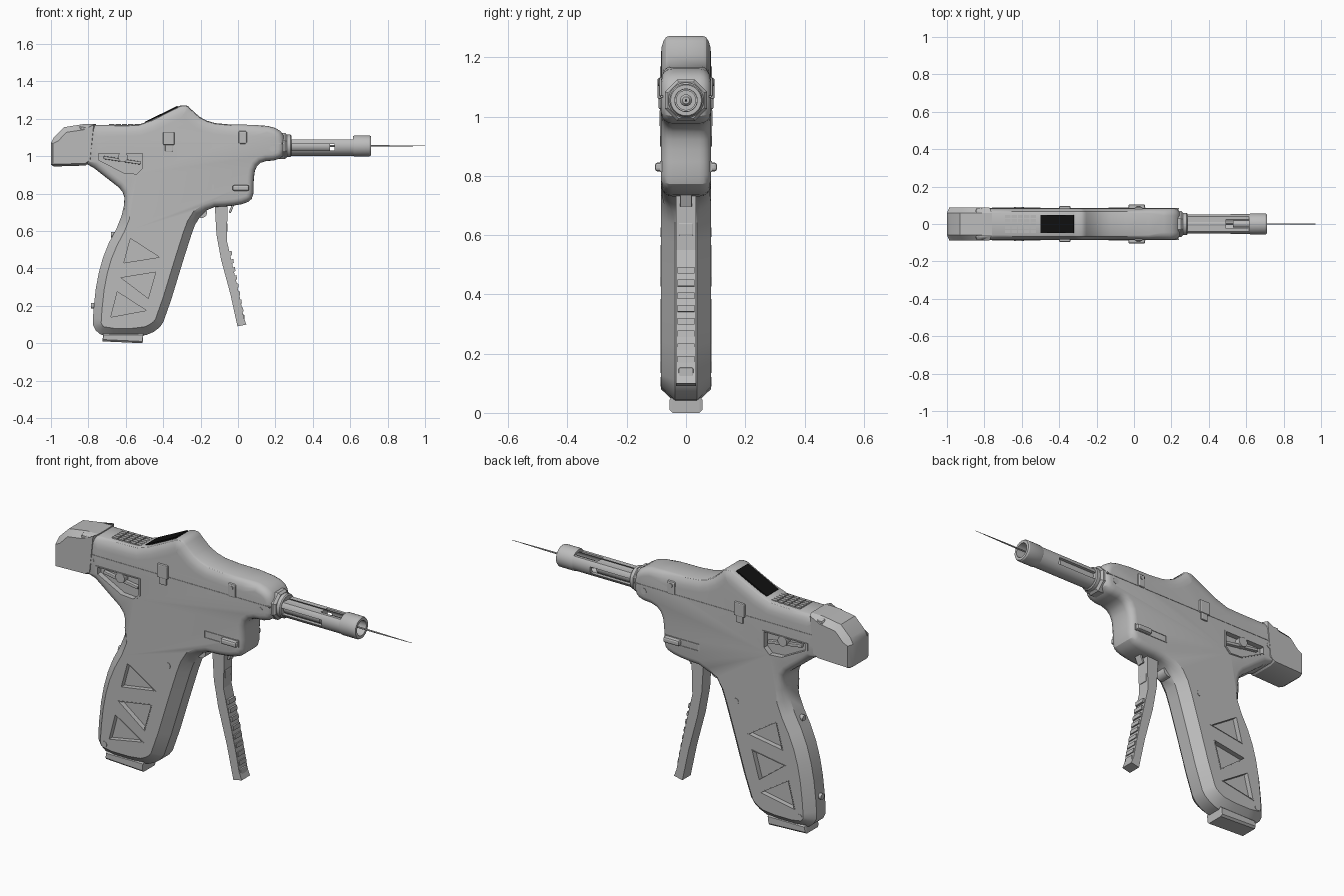
import bpy, bmesh
from math import sin, cos, pi, atan2, hypot
from mathutils import Vector, Matrix

cube = bpy.data.objects.get("Cube")
if cube:
    bpy.data.objects.remove(cube, do_unlink=True)


def material(name, value):
    m = bpy.data.materials.new(name)
    m.use_nodes = True
    colour = (value, value, value, 1)
    m.diffuse_color = colour
    m.node_tree.nodes["Principled BSDF"].inputs["Base Color"].default_value = colour
    return m


GREY = material("plain grey", 0.5)
BLACK = material("screen black", 0.005)
AXIS_Z = 1.055


def finish(name, bm, mat=GREY):
    bmesh.ops.recalc_face_normals(bm, faces=bm.faces)
    mesh = bpy.data.meshes.new(name)
    bm.to_mesh(mesh)
    bm.free()
    mesh.materials.append(mat)
    obj = bpy.data.objects.new(name, mesh)
    bpy.context.collection.objects.link(obj)
    return obj


def smooth(obj):
    bpy.ops.object.select_all(action="DESELECT")
    obj.select_set(True)
    bpy.context.view_layer.objects.active = obj
    bpy.ops.object.shade_smooth_by_angle(angle=0.5)


def bridge(bm, a, b):
    for i in range(len(a)):
        j = (i + 1) % len(a)
        bm.faces.new((a[i], a[j], b[j], b[i]))


def ring(bm, pts, y):
    return [bm.verts.new((x, y, z)) for x, z in pts]


def prism(name, pts, y0, y1, mat=GREY):
    bm = bmesh.new()
    a, b = ring(bm, pts, y0), ring(bm, pts, y1)
    bridge(bm, a, b)
    bm.faces.new(a)
    bm.faces.new(b)
    return finish(name, bm, mat)


def frame(name, pts, scale, y0, y1):
    # Flat rim around an outline
    cx = sum(p[0] for p in pts) / len(pts)
    cz = sum(p[1] for p in pts) / len(pts)
    outer = [(cx + (x - cx) * scale, cz + (z - cz) * scale) for x, z in pts]
    bm = bmesh.new()
    loops = [ring(bm, p, y) for p, y in ((pts, y0), (outer, y0), (outer, y1), (pts, y1))]
    for i in range(4):
        bridge(bm, loops[i], loops[(i + 1) % 4])
    return finish(name, bm)


def box(name, centre, size, tilt=0, mat=GREY, bevel=0):
    bm = bmesh.new()
    bmesh.ops.create_cube(bm, size=1, matrix=Matrix.Diagonal((*size, 1)))
    if bevel:
        bmesh.ops.bevel(bm, geom=bm.edges[:], offset=bevel, segments=2, affect="EDGES", profile=0.5)
    bmesh.ops.transform(bm, verts=bm.verts, matrix=Matrix.Translation(centre) @ Matrix.Rotation(tilt, 4, "Y"))
    return finish(name, bm, mat)


def rod(name, centre, radius, depth, axis="Y", sides=24):
    bm = bmesh.new()
    bmesh.ops.create_cone(bm, cap_ends=True, segments=sides, radius1=radius, radius2=radius, depth=depth)
    turn = Matrix.Rotation(pi / 2, 4, "X" if axis == "Y" else "Y")
    bmesh.ops.transform(bm, verts=bm.verts, matrix=Matrix.Translation(centre) @ turn)
    obj = finish(name, bm)
    smooth(obj)
    return obj


def lathe(name, profile, sides=32):
    # Closed (x, radius) profile turned around the barrel axis
    bm = bmesh.new()
    loops = []
    for i in range(sides):
        a = 2 * pi * (i + 0.5) / sides
        loops.append([bm.verts.new((x, r * sin(a), AXIS_Z + r * cos(a))) for x, r in profile])
    for i in range(sides):
        bridge(bm, loops[i], loops[(i + 1) % sides])
    bmesh.ops.remove_doubles(bm, verts=bm.verts, dist=1e-5)
    obj = finish(name, bm)
    smooth(obj)
    return obj


def cut(obj, cutters):
    for c in cutters:
        mod = obj.modifiers.new("cut", "BOOLEAN")
        mod.operation, mod.solver, mod.object = "DIFFERENCE", "EXACT", c
    dg = bpy.context.evaluated_depsgraph_get()
    mesh = bpy.data.meshes.new_from_object(obj.evaluated_get(dg))
    obj.modifiers.clear()
    obj.data = mesh
    for c in cutters:
        bpy.data.objects.remove(c, do_unlink=True)
    smooth(obj)


def chaikin(pts):
    out = []
    for i, p in enumerate(pts):
        q = pts[(i + 1) % len(pts)]
        for t in (0.25, 0.75):
            out.append((p[0] + (q[0] - p[0]) * t, p[1] + (q[1] - p[1]) * t))
    return out


def shell(name, pts, half, edge, steps=4):
    # Clockwise outline whose rim is drawn in towards both sides
    n = len(pts)
    normals = []
    for i in range(n):
        (ax, az), (bx, bz) = pts[i - 1], pts[(i + 1) % n]
        d = hypot(bx - ax, bz - az)
        normals.append(((bz - az) / d, (ax - bx) / d))
    bm = bmesh.new()
    loops = []
    for side, order in ((-1, range(steps, -1, -1)), (1, range(steps + 1))):
        for k in order:
            t, loop = k / steps, []
            for (x, z), (nx, nz) in zip(pts, normals):
                inset, flat, rounded = edge(x, z)
                out = sin(t * pi / 2) if rounded else t
                sink = inset * (1 - cos(t * pi / 2) if rounded else t)
                y = side * (flat + (half - flat) * out)
                loop.append(bm.verts.new((x + nx * sink, y, z + nz * sink)))
            loops.append(loop)
    for a, b in zip(loops, loops[1:]):
        bridge(bm, a, b)
    bm.faces.new(loops[0])
    bm.faces.new(loops[-1])
    return finish(name, bm)


# Main body with grip
def body_edge(x, z):
    if x < -0.79 and z > 0.9:
        return 0.01, 0.07, False
    if z < 0.7:
        return 0.045, 0.037, False
    if z > 1.1 and x < 0.1:
        return 0.06, 0.058, True
    return 0.035, 0.045, True


outline = [(-.86, 1.16), (-.8, 1.166), (-.6, 1.166), (-.51, 1.17), (-.33, 1.258), (-.31, 1.272), (-.27, 1.272),
           (-.25, 1.25), (-.19, 1.197), (-.1, 1.17), (.14, 1.167), (.22, 1.145), (.25, 1.1), (.25, 1.01),
           (.21, .978), (.13, .973), (.093, .94), (.083, .87), (.083, .78), (.045, .748), (-.045, .732),
           (-.15, .728), (-.22, .66), (-.26, .55), (-.39, .125), (-.43, .07), (-.51, .035), (-.72, .035),
           (-.775, .08), (-.776, .15), (-.755, .34), (-.71, .5), (-.63, .65), (-.603, .765), (-.62, .82),
           (-.685, .87), (-.8, .96), (-.86, .965)]
body = shell("body", chaikin(outline), 0.084, body_edge)

# Recessed triangles and side lever pocket
windows = [[(-.575, .56), (-.42, .46), (-.61, .43)], [(-.625, .35), (-.44, .38), (-.48, .24)],
           [(-.645, .275), (-.49, .175), (-.68, .14)]]
pocket = [(-.745, 1.015), (-.51, 1.015), (-.51, .935), (-.54, .905), (-.61, .91), (-.745, .98)]
cutters = [prism("cutter", p, s * 0.06, s * 0.12) for p in windows + [pocket] for s in (-1, 1)]
cut(body, cutters)

# Rear cap and grip foot
rear = [(-.76, 1.172), (-.78, .975), (-.815, .95), (-.985, .945), (-1, .955), (-1, 1.07), (-.985, 1.1),
        (-.93, 1.155), (-.83, 1.171)]
smooth(shell("rear_cap", rear, 0.087, lambda x, z: (0.03 if z > 1.09 and x < -0.77 else 0.012, 0.058, False), 1))
foot = [(-.72, .055), (-.505, .055), (-.51, 0), (-.725, .01)]
shell("grip_foot", foot, 0.055, lambda x, z: (0.01, 0.045, False), 1)

# Details repeated on both sides
screws = [(-.785, 1.04), (.185, 1.04), (-.345, .61), (-.71, .105)]
for s, side in ((-1, "right"), (1, "left")):
    for p in windows:
        frame("window_rim_" + side, p, 1.08, s * 0.08, s * 0.086)
    frame("pocket_rim_" + side, pocket, 1.1, s * 0.08, s * 0.088)
    rod("side_lever_hub_" + side, (-.615, s * 0.075, .995), 0.026, 0.03)
    box("side_lever_" + side, (-.62, s * 0.07, .978), (.2, .02, .016), 0.15, bevel=.004)
    for x, z in screws:
        rod("screw_" + side, (x, s * 0.076, z), 0.016, 0.02)
    box("seam_" + side, (-.27, s * 0.082, 1.068), (1.02, .008, .007))
    box("clip_" + side, (-.37, s * 0.085, 1.095), (.06, .022, .07), bevel=.005)
    box("clip_tongue_" + side, (-.37, s * 0.084, 1.045), (.04, .016, .04), bevel=.004)
    box("front_clip_" + side, (.025, s * 0.08, 1.1), (.045, .022, .07), bevel=.008)
    rod("front_clip_pin_" + side, (.025, s * 0.085, 1.115), 0.011, 0.02)
    track = [(-.13, .815), (.055, .815), (.055, .848), (-.13, .848)]
    frame("slider_track_" + side, track, 1.08, s * 0.07, s * 0.087)
    box("slider_button_" + side, (.015, s * 0.083, .83), (.09, .044, .03), bevel=.009)

# Screen and keypad on the top
slope = atan2(0.088, 0.18)
box("screen", (-.409, 0, 1.222), (.195, .096, .01), -slope, BLACK)
for i in range(5):
    for j in range(5):
        box("key", (-.675 + i * 0.034, -.04 + j * 0.02, 1.167), (.029, .016, .012))

# Nose collar, barrel, muzzle and needle
lathe("nose_collar", [(.2, 0), (.2, .076), (.25, .076), (.262, .066), (.262, 0)], 8)
lathe("nose_ring", [(.25, 0), (.25, .06), (.28, .06), (.285, .055), (.285, 0)])
barrel = lathe("barrel", [(.24, .037), (.24, .053), (.64, .053), (.64, .037)])
cut(barrel, [box("cutter", (.42, 0, 1.12), (.4, .2, .06)),
             box("cutter", (.39, 0, 1.048), (.25, .2, .034)),
             box("cutter", (.555, 0, 1.09), (.125, .05, .07))])
lathe("muzzle", [(.616, .038), (.616, .053), (.622, .056), (.703, .056), (.71, .052), (.71, .038)])
lathe("plunger", [(.25, 0), (.25, .034), (.492, .034), (.492, 0)])
lathe("needle_hub", [(.53, 0), (.53, .02), (.66, .02), (.67, .012), (.67, 0)], 20)
lathe("needle", [(.49, 0), (.49, .005), (.8, .004), (1, .001), (1, 0)], 8)

# Trigger lever with finger ridges
lever = [(-.125, .75), (-.115, .58), (-.09, .445), (-.04, .26), (-.003, .09), (.045, .1), (.03, .14),
         (.013, .23), (-.03, .42), (-.06, .55), (-.055, .75)]
shell("trigger_lever", lever[::-1][::-1], 0.034, lambda x, z: (0, 0.03, False), 1)
for i in range(8):
    z = 0.18 + i * 0.043
    box("finger_ridge", (.02 - (z - .18) * 0.2, 0, z), (.016, .056, .022), -0.12)
box("lever_pad", (-.064, 0, .62), (.018, .05, .045), bevel=.005)
box("lever_tip_pad", (.028, 0, .135), (.016, .05, .035), bevel=.005)
rod("lever_pivot", (-.195, 0, .7), 0.03, 0.06)
box("lever_hook", (-.035, 0, .72), (.012, .04, .05), 0.4, bevel=.003)

# Screws in the back of the grip
for x, z in ((-.665, .58), (-.77, .2)):
    rod("back_screw", (x, 0, z), 0.015, 0.03, "X")
